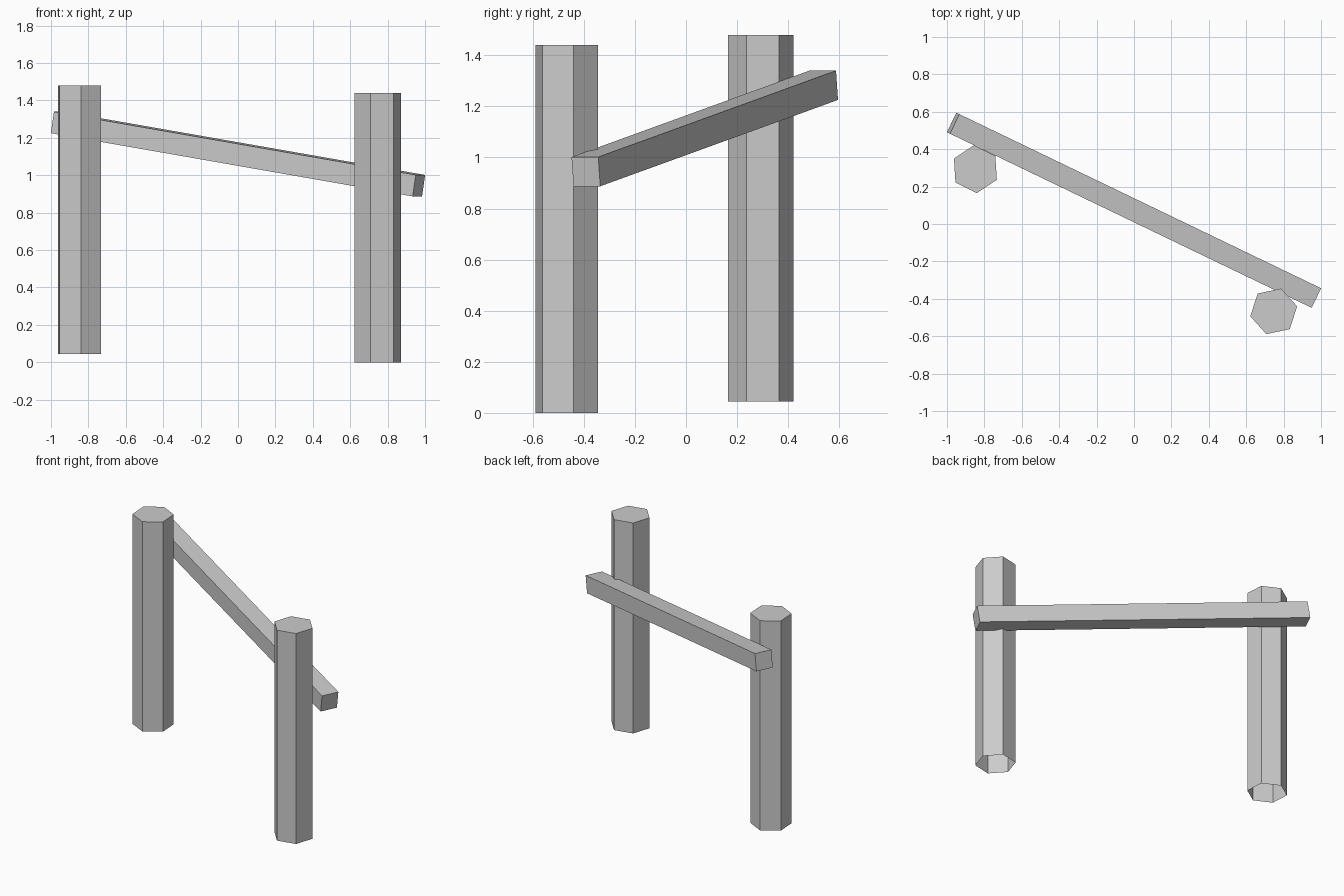
import bpy, bmesh
from math import radians
from mathutils import Matrix

if "Cube" in bpy.data.objects:
    bpy.data.objects.remove(bpy.data.objects["Cube"])


def finish(name, bm):
    mesh = bpy.data.meshes.new(name)
    bm.to_mesh(mesh)
    bm.free()
    obj = bpy.data.objects.new(name, mesh)
    bpy.context.collection.objects.link(obj)
    return obj


def post(name, x, y, z0, z1, angle, radius=0.128):
    # Six-sided upright, capped on top and open underneath
    bm = bmesh.new()
    ring = [bm.verts.new(Matrix.Rotation(radians(angle + 60 * i), 3, 'Z') @ Matrix.Identity(3).col[0] * radius)
            for i in range(6)]
    base = bm.faces.new(ring)
    top = bmesh.ops.extrude_face_region(bm, geom=[base], use_keep_orig=False)["geom"]
    bmesh.ops.translate(bm, vec=(0, 0, z1 - z0),
                        verts=[v for v in top if isinstance(v, bmesh.types.BMVert)])
    # Make sure the underside stays open
    bm.normal_update()
    under = [f for f in bm.faces if all(abs(v.co.z) < 1e-6 for v in f.verts)]
    if under:
        bmesh.ops.delete(bm, geom=under, context='FACES_ONLY')
    bmesh.ops.recalc_face_normals(bm, faces=bm.faces[:])
    obj = finish(name, bm)
    obj.location = (x, y, z0)
    return obj


# Two fence posts
post("left_post", -0.848, 0.293, 0.045, 1.48, 33.5)
post("right_post", 0.747, -0.467, 0.0, 1.44, 12)

# Sloping rail fixed behind the posts
bm = bmesh.new()
bmesh.ops.create_cube(bm, size=1)
bmesh.ops.scale(bm, vec=(2.173, 0.116, 0.116), verts=bm.verts[:])
rail = finish("rail", bm)
rail.location = (0, 0.0735, 1.1135)
rail.rotation_euler = (0, radians(8.95), radians(-25.7))
